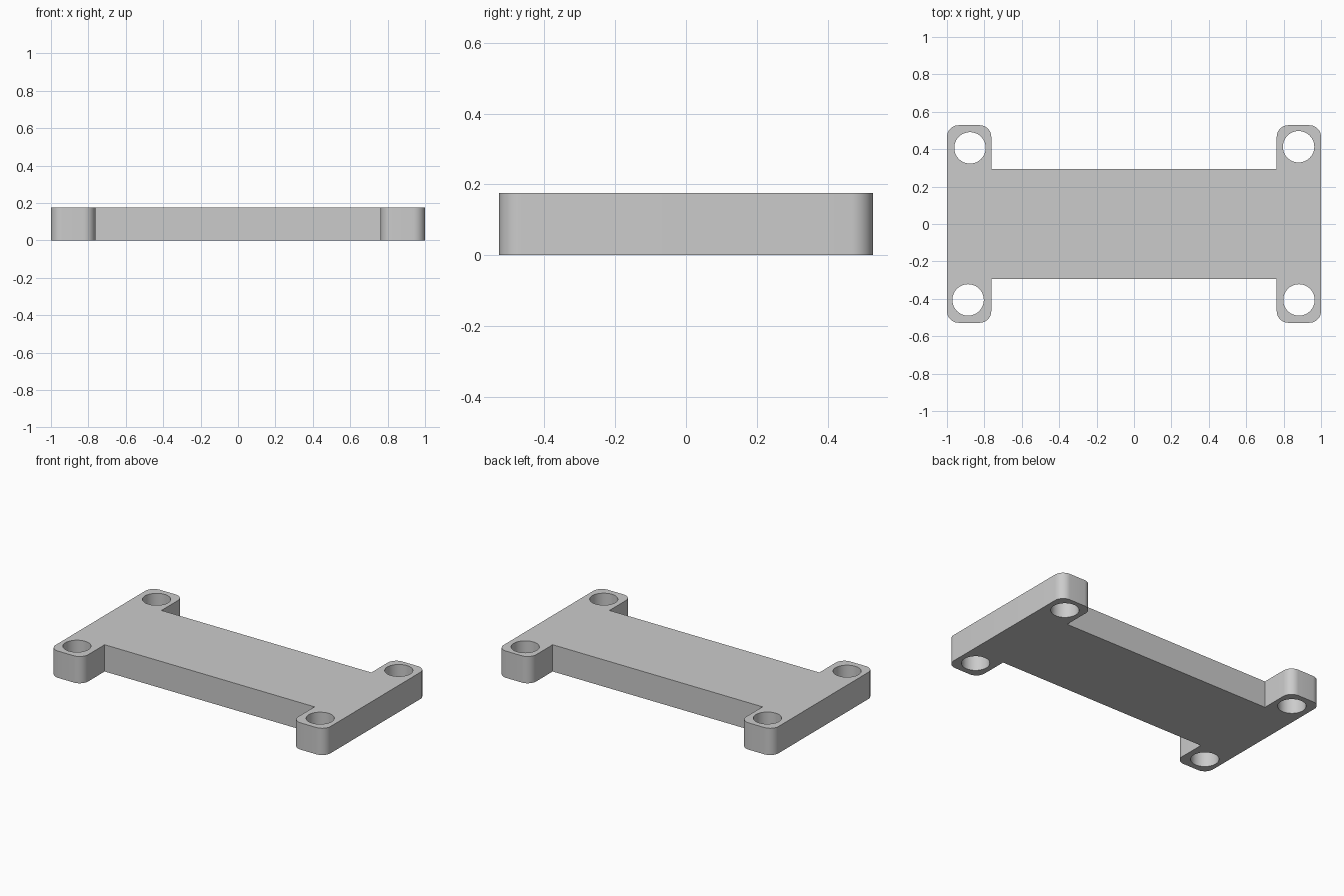
import bpy, bmesh, math

cube = bpy.data.objects.get("Cube")
if cube:
    bpy.data.objects.remove(cube, do_unlink=True)

HEIGHT = 0.176
BODY_Y = 0.295      # half depth of the main plate
TAB_Y = 0.528       # half depth over the mounting ears
TAB_X = 0.763       # inner side of the ears
RADIUS = 0.062      # ear corner rounding
HOLE_R = 0.084
HOLES = [(-0.877, 0.407), (0.88, 0.413), (-0.887, -0.406), (0.882, -0.406)]


def arc(cx, cy, r, start, sweep, steps):
    """Points along an arc, angles in degrees."""
    angles = [math.radians(start + sweep * i / steps) for i in range(steps + 1)]
    return [(cx + r * math.cos(a), cy + r * math.sin(a)) for a in angles]


def add_loop(bm, points):
    verts = [bm.verts.new((x, y, 0)) for x, y in points]
    return [bm.edges.new((v, verts[i - 1])) for i, v in enumerate(verts)]


# Outline: one quarter, mirrored into the other three in winding order
quarter = arc(1 - RADIUS, TAB_Y - RADIUS, RADIUS, 0, 90, 10)
quarter += arc(TAB_X + RADIUS, TAB_Y - RADIUS, RADIUS, 90, 90, 10)
quarter.append((TAB_X, BODY_Y))
half = quarter + [(-x, y) for x, y in reversed(quarter)]
outline = half + [(x, -y) for x, y in reversed(half)]

# Fill the outline around the four screw holes, then extrude upward
bm = bmesh.new()
edges = add_loop(bm, outline)
for x, y in HOLES:
    edges += add_loop(bm, arc(x, y, HOLE_R, 0, 360, 48)[:-1])
bmesh.ops.triangle_fill(bm, edges=edges, use_beauty=True, normal=(0, 0, 1))
result = bmesh.ops.extrude_face_region(bm, geom=bm.faces[:], use_keep_orig=True)
top = [v for v in result["geom"] if isinstance(v, bmesh.types.BMVert)]
bmesh.ops.translate(bm, verts=top, vec=(0, 0, HEIGHT))
bmesh.ops.recalc_face_normals(bm, faces=bm.faces[:])

mesh = bpy.data.meshes.new("mounting_plate")
bm.to_mesh(mesh)
bm.free()
plate = bpy.data.objects.new("mounting_plate", mesh)
bpy.context.collection.objects.link(plate)

# Plain grey material
grey = bpy.data.materials.new("plain_grey")
grey.use_nodes = True
colour = (0.6, 0.6, 0.6, 1)
grey.diffuse_color = colour
grey.node_tree.nodes["Principled BSDF"].inputs["Base Color"].default_value = colour
mesh.materials.append(grey)

# Smooth the rounded walls and keep the rims crisp
bpy.ops.object.select_all(action="DESELECT")
plate.select_set(True)
bpy.context.view_layer.objects.active = plate
bpy.ops.object.shade_smooth_by_angle(angle=math.radians(30))
